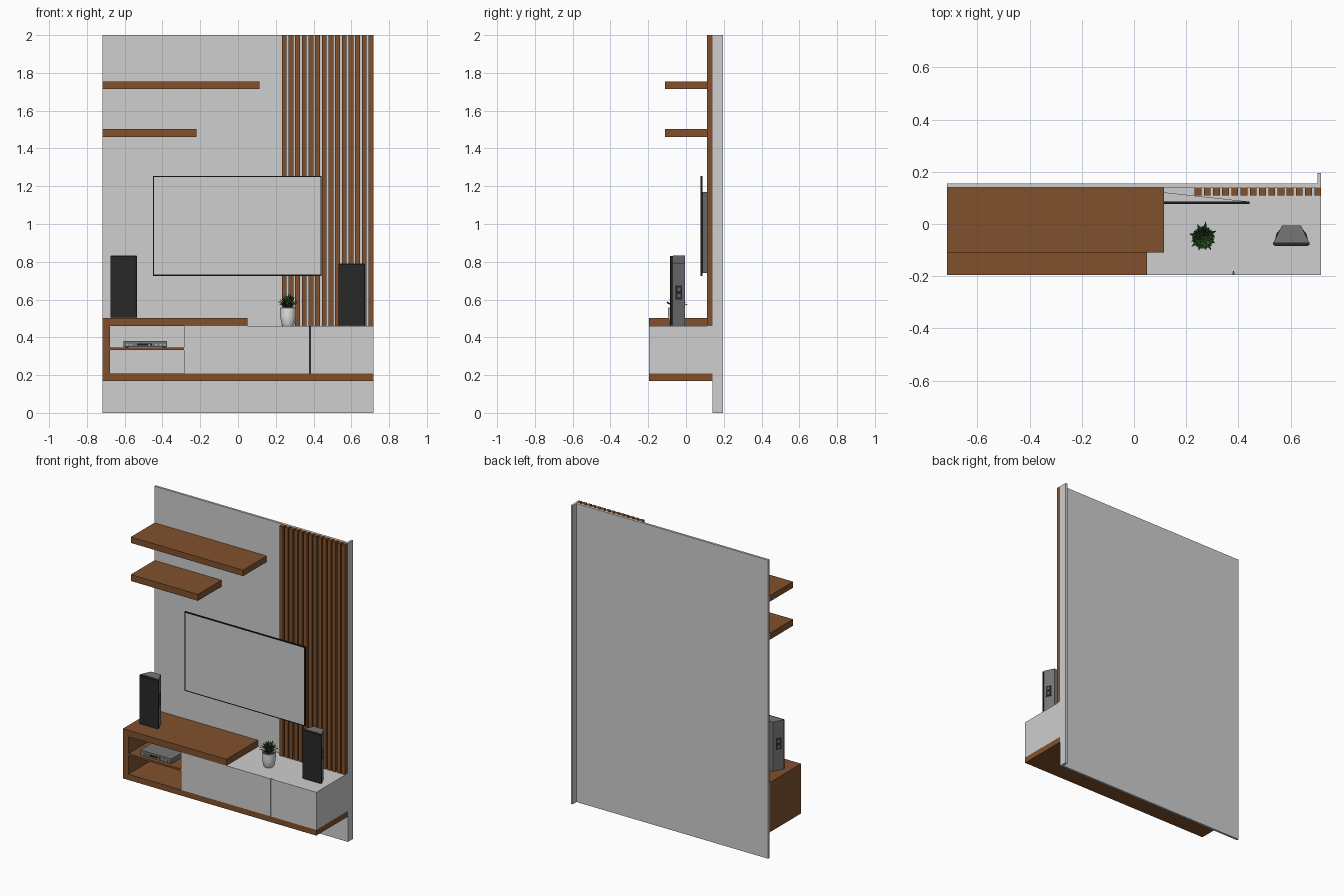
import bpy, bmesh, math, random
from mathutils import Vector

random.seed(4)
cube = bpy.data.objects.get("Cube")
if cube:
    bpy.data.objects.remove(cube, do_unlink=True)


def material(name, r, g, b):
    m = bpy.data.materials.new(name)
    m.use_nodes = True
    m.diffuse_color = (r, g, b, 1)
    bsdf = next(n for n in m.node_tree.nodes if n.type == 'BSDF_PRINCIPLED')
    bsdf.inputs["Base Color"].default_value = (r, g, b, 1)
    return m


WALL = material("light grey lacquer", 0.62, 0.62, 0.62)
WOOD = material("brown wood", 0.22, 0.083, 0.027)
BLACK = material("black plastic", 0.012, 0.012, 0.013)
GRILLE = material("charcoal cloth", 0.022, 0.022, 0.023)
GREY = material("mid grey", 0.18, 0.18, 0.18)
SILVER = material("silver", 0.45, 0.45, 0.45)
WHITE = material("white ceramic", 0.8, 0.8, 0.8)
GREEN = material("dark green", 0.018, 0.07, 0.015)
LEAF = material("leaf green", 0.04, 0.13, 0.025)
SOIL = material("dark soil", 0.04, 0.025, 0.015)


def finish(name, bm, *mats):
    bmesh.ops.recalc_face_normals(bm, faces=bm.faces[:])
    me = bpy.data.meshes.new(name)
    bm.to_mesh(me)
    bm.free()
    for m in mats:
        me.materials.append(m)
    ob = bpy.data.objects.new(name, me)
    bpy.context.scene.collection.objects.link(ob)
    return ob


def add_box(bm, x, y, z):
    """Box spanning the (min, max) pairs x, y and z."""
    v = bmesh.ops.create_cube(bm, size=1)["verts"]
    for p in v:
        p.co = [(a + b) / 2 + c * (b - a) for (a, b), c in zip((x, y, z), p.co)]
    return v


def box(name, x, y, z, mat):
    bm = bmesh.new()
    add_box(bm, x, y, z)
    return finish(name, bm, mat)


def prism(name, outline, z0, z1, mat):
    """Extrude an xy outline between two heights."""
    bm = bmesh.new()
    face = bm.faces.new([bm.verts.new((x, y, z0)) for x, y in outline])
    top = bmesh.ops.extrude_face_region(bm, geom=[face])["geom"]
    for v in top:
        if isinstance(v, bmesh.types.BMVert):
            v.co.z = z1
    return finish(name, bm, mat)


def smooth(ob):
    bpy.ops.object.select_all(action='DESELECT')
    ob.select_set(True)
    bpy.context.view_layer.objects.active = ob
    bpy.ops.object.shade_smooth_by_angle(angle=math.radians(40))


L, R = -0.717, 0.717
FRONT, BACK = -0.195, 0.14

# Wall panel with its side return
box("wall_panel", (L, R), (BACK, 0.155), (0, 2), WALL)
box("panel_return", (R - 0.014, R), (0.155, 0.195), (0, 2), WALL)

# Vertical slats
bm = bmesh.new()
for i in range(14):
    x = 0.232 + i * 0.0353
    add_box(bm, (x, x + 0.026), (0.11, BACK), (0.46, 2))
finish("wall_slats", bm, WOOD)

# Floating shelves
box("upper_shelf", (L, 0.115), (-0.11, BACK), (1.715, 1.755), WOOD)
box("lower_shelf", (L, -0.22), (-0.11, BACK), (1.46, 1.503), WOOD)

# Cabinet: wooden wrap, open niche and grey drawers
box("cabinet_base", (L, R), (FRONT, BACK), (0.17, 0.208), WOOD)
box("cabinet_side", (L, -0.677), (FRONT, BACK), (0.208, 0.46), WOOD)
box("cabinet_top", (L, 0.05), (FRONT, BACK), (0.46, 0.503), WOOD)
box("niche_shelf", (-0.677, -0.285), (FRONT + 0.005, BACK), (0.332, 0.345), WOOD)
box("cabinet_body", (-0.285, R), (FRONT + 0.015, BACK), (0.208, 0.46), WALL)
for side, x in (("left", (-0.285, 0.379)), ("right", (0.383, R))):
    box("drawer_front_" + side, x, (FRONT, FRONT + 0.015), (0.208, 0.46), WALL)
box("drawer_gap", (0.379, 0.383), (FRONT + 0.012, FRONT + 0.015), (0.208, 0.459), BLACK)

# Television: slim body with inset screen and tapered rear housing
bm = bmesh.new()
add_box(bm, (-0.45, 0.443), (0.077, 0.087), (0.725, 1.255))
bm.faces.ensure_lookup_table()
bm.normal_update()
screen = min(bm.faces, key=lambda f: f.calc_center_median().y)
bmesh.ops.inset_individual(bm, faces=[screen], thickness=0.009)
screen.material_index = 1
finish("television", bm, BLACK, WALL)
bm = bmesh.new()
for v in add_box(bm, (-0.43, 0.43), (0.087, 0.122), (0.74, 1.17)):
    if v.co.y > 0.1:
        v.co.x *= 0.25
finish("television_housing", bm, WALL)


# Speakers: tapered cabinet, cloth front, side sockets
def speaker(label, cx, z0):
    h = 0.33
    body = [(-0.068, -0.07), (0.068, -0.07), (0.036, -0.005), (-0.036, -0.005)]
    cloth = [(-0.062, -0.084), (0.062, -0.084), (0.07, -0.079), (0.07, -0.07),
             (-0.07, -0.07), (-0.07, -0.079)]
    prism(label + "_speaker_body", [(cx + x, y) for x, y in body], z0, z0 + h, GREY)
    prism(label + "_speaker_grille", [(cx + x, y) for x, y in cloth],
          z0 + 0.003, z0 + h - 0.003, GRILLE)
    for s in (-1, 1):
        # Plates follow the slanted sides
        a, b = Vector((s * 0.068, -0.07)), Vector((s * 0.036, -0.005))
        n = Vector((s * 0.065, 0.032)).normalized()

        def plate(name, t0, t1, low, high, out, mat):
            p, q = a.lerp(b, t0), a.lerp(b, t1)
            pts = (p, q, q + n * out, p + n * out)
            prism(name, [(cx + v.x, v.y) for v in pts], z0 + low, z0 + high, mat)

        plate(label + "_socket_plate", 0.22, 0.72, 0.14, 0.215, 0.002, GRILLE)
        for low in (0.15, 0.185):
            plate(label + "_socket", 0.36, 0.58, low, low + 0.02, 0.005, GREY)


speaker("left", 0.603, 0.46)
speaker("right", -0.605, 0.503)

# Media player on the niche shelf
box("media_player", (-0.605, -0.375), (-0.17, -0.055), (0.35, 0.381), GREY)
box("player_display", (-0.535, -0.455), (-0.173, -0.17), (0.358, 0.368), BLACK)
bm = bmesh.new()
for x in (-0.59, -0.57, -0.475, -0.44, -0.415, -0.395):
    add_box(bm, (x, x + 0.01), (-0.174, -0.17), (0.357, 0.366))
finish("player_buttons", bm, SILVER)
bm = bmesh.new()
for x in (-0.595, -0.4):
    for y in (-0.16, -0.08):
        add_box(bm, (x, x + 0.015), (y, y + 0.015), (0.345, 0.35))
finish("player_feet", bm, BLACK)

# Potted plant: lathed pot, soil and arching leaves
PX, PY, PZ = 0.265, -0.052, 0.46
profile = [(0.0, 0), (0.028, 0), (0.034, 0.01), (0.042, 0.05), (0.043, 0.095),
           (0.039, 0.097), (0.038, 0.085)]
bm = bmesh.new()
verts = [bm.verts.new((r, 0, z)) for r, z in profile]
edges = [bm.edges.new(p) for p in zip(verts, verts[1:])]
bmesh.ops.spin(bm, geom=verts + edges, axis=(0, 0, 1), cent=(0, 0, 0),
               angle=math.tau, steps=24)
bmesh.ops.remove_doubles(bm, verts=bm.verts[:], dist=0.0001)
pot = finish("plant_pot", bm, WHITE)
pot.location = (PX, PY, PZ)
smooth(pot)
bm = bmesh.new()
bmesh.ops.create_circle(bm, cap_ends=True, segments=24, radius=0.039)
finish("plant_soil", bm, SOIL).location = (PX, PY, PZ + 0.086)

bm = bmesh.new()
for i in range(34):
    ang = i * 2.4
    spread = 0.012 + 0.042 * (i / 33) + random.uniform(-0.004, 0.004)
    height = 0.085 - 0.05 * (i / 33) + random.uniform(-0.008, 0.008)
    out = Vector((math.cos(ang), math.sin(ang), 0))
    side = Vector((-out.y, out.x, 0))
    rows = []
    for t, w in ((0, 0.006), (0.35, 0.009), (0.7, 0.006), (1, 0.0006)):
        mid = out * (0.006 + spread * t ** 1.3) + Vector((0, 0, height * t ** 0.8))
        rows.append([bm.verts.new(mid + side * w * k + Vector((0, 0, 0.003 * abs(k))))
                     for k in (-1, 0, 1)])
    for a, b in zip(rows, rows[1:]):
        for k in (0, 1):
            f = bm.faces.new((a[k], a[k + 1], b[k + 1], b[k]))
            f.material_index = int(i % 3 == 0)
finish("plant_leaves", bm, GREEN, LEAF).location = (PX, PY, PZ + 0.084)
